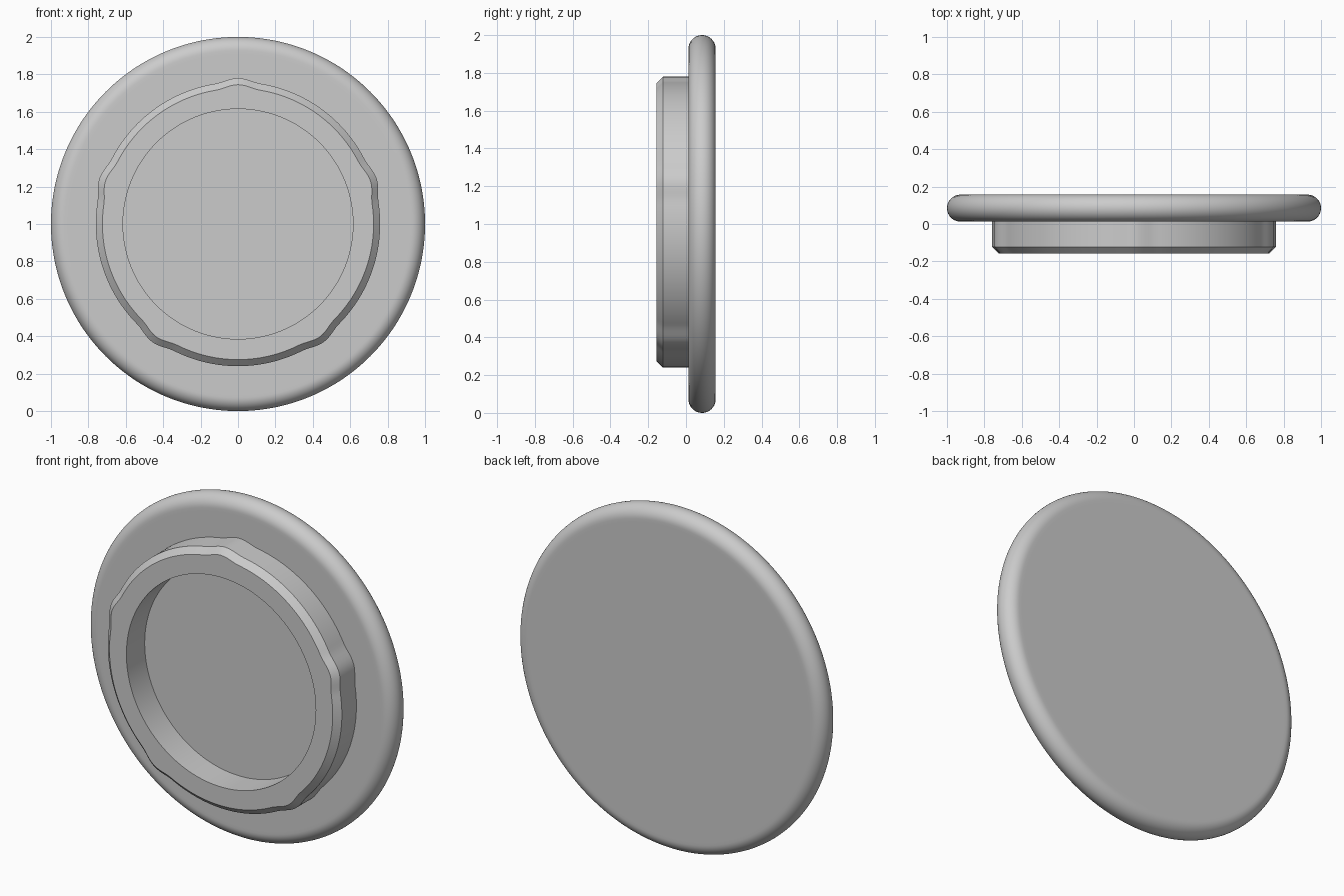
import bpy, bmesh, math

cube = bpy.data.objects.get("Cube")
if cube:
    bpy.data.objects.remove(cube, do_unlink=True)

SEGMENTS = 240
FRONT, SEAT, BACK = -0.157, 0.013, 0.157  # depths along y

grey = bpy.data.materials.new("plain grey")
grey.use_nodes = True
colour = (0.6, 0.6, 0.6, 1)
grey.diffuse_color = colour
grey.node_tree.nodes["Principled BSDF"].inputs["Base Color"].default_value = colour


def circle(radius):
    return lambda angle: radius


def lobed(radius, lobes=5, height=0.02, half_width=math.radians(9.5)):
    """Circle with small rounded bumps, the first one at the top."""
    pitch = 2 * math.pi / lobes

    def outline(angle):
        offset = (angle - math.pi / 2 + pitch / 2) % pitch - pitch / 2
        if abs(offset) > half_width:
            return radius
        return radius + height * math.cos(offset / half_width * math.pi / 2) ** 2
    return outline


def loft(name, loops, closed):
    """Bridge (outline, y) loops; join last to first, or cap both ends."""
    bm = bmesh.new()
    rings = []
    for outline, y in loops:
        ring = []
        for i in range(SEGMENTS):
            a = 2 * math.pi * i / SEGMENTS
            r = outline(a)
            ring.append(bm.verts.new((r * math.cos(a), y, 1 + r * math.sin(a))))
        rings.append(ring)
    pairs = list(zip(rings, rings[1:]))
    if closed:
        pairs.append((rings[-1], rings[0]))
    else:
        bm.faces.new(rings[0])
        bm.faces.new(rings[-1])
    for a, b in pairs:
        for i in range(SEGMENTS):
            j = (i + 1) % SEGMENTS
            bm.faces.new((a[i], a[j], b[j], b[i]))
    bmesh.ops.recalc_face_normals(bm, faces=bm.faces)
    mesh = bpy.data.meshes.new(name)
    bm.to_mesh(mesh)
    bm.free()
    mesh.materials.append(grey)
    obj = bpy.data.objects.new(name, mesh)
    bpy.context.collection.objects.link(obj)
    bpy.ops.object.select_all(action="DESELECT")
    obj.select_set(True)
    bpy.context.view_layer.objects.active = obj
    bpy.ops.object.shade_smooth_by_angle(angle=math.radians(30))


# Flat disc with a fully rounded rim
rim = (BACK - SEAT) / 2
middle = (BACK + SEAT) / 2
STEPS = 20
profile = [(circle(0.91), SEAT)]
for k in range(STEPS + 1):
    t = math.pi * k / STEPS
    profile.append((circle(1 - rim + rim * math.sin(t)), middle - rim * math.cos(t)))
profile.append((circle(0.91), BACK))
loft("cap_disc", profile, closed=False)

# Lobed collar with a chamfered front edge and a round recess
CHAMFER = 0.035
loft("lobed_collar", [
    (lobed(0.76), SEAT + 0.01),
    (lobed(0.76), FRONT + CHAMFER),
    (lobed(0.76 - CHAMFER), FRONT),
    (circle(0.615), FRONT),
    (circle(0.615), SEAT + 0.01),
], closed=True)
